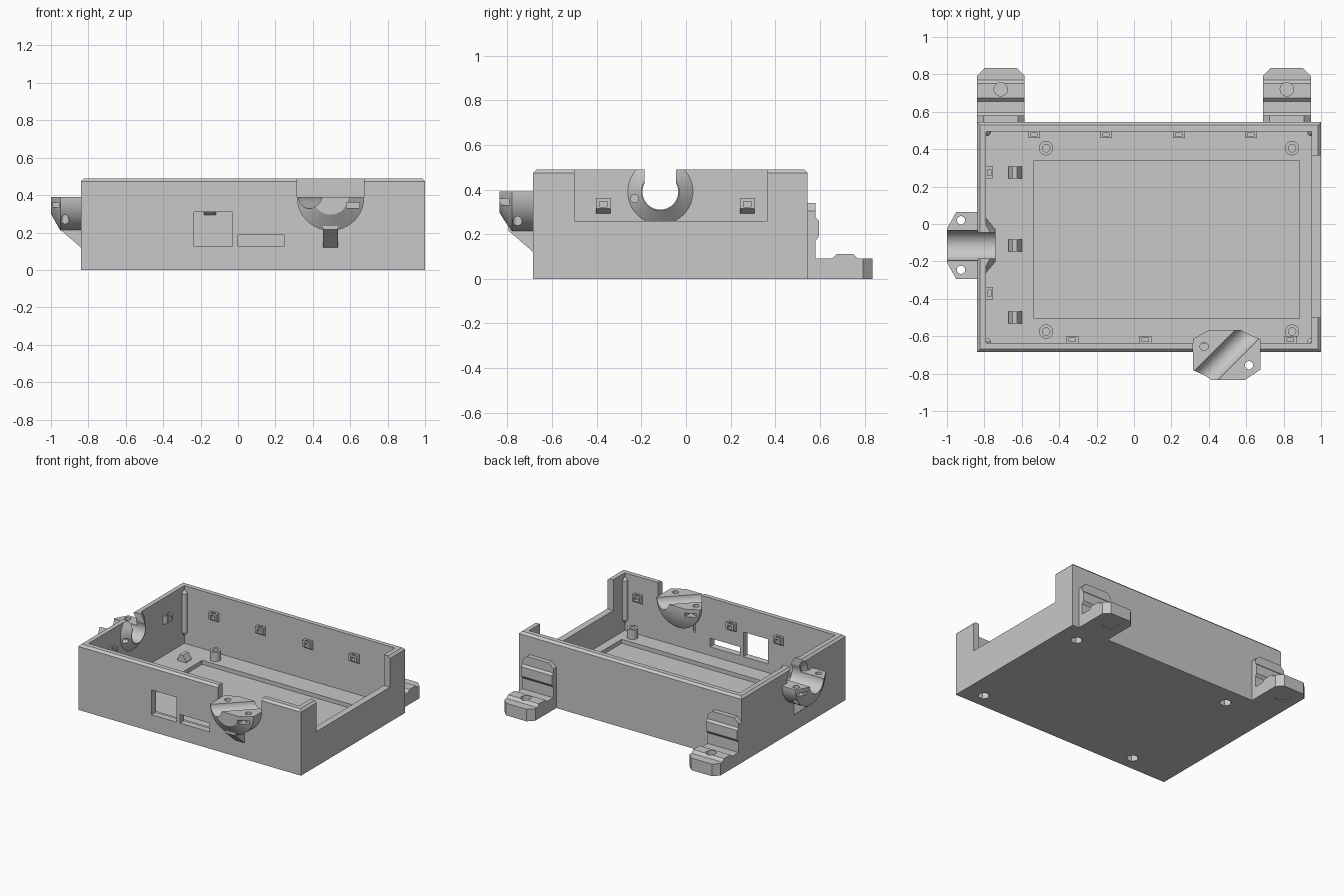
import bpy, bmesh
from math import cos, sin, pi, radians
from mathutils import Matrix, Vector

if "Cube" in bpy.data.objects:
    bpy.data.objects.remove(bpy.data.objects["Cube"])

GREY = (0.58, 0.58, 0.58, 1)
mat = bpy.data.materials.new("plain grey")
mat.use_nodes = True
mat.diffuse_color = GREY
mat.node_tree.nodes["Principled BSDF"].inputs["Base Color"].default_value = GREY


def finish(name, bm):
    bmesh.ops.recalc_face_normals(bm, faces=bm.faces)
    me = bpy.data.meshes.new(name)
    bm.to_mesh(me)
    bm.free()
    me.materials.append(mat)
    ob = bpy.data.objects.new(name, me)
    bpy.context.collection.objects.link(ob)
    return ob


def box(name, x0, x1, y0, y1, z0, z1):
    bm = bmesh.new()
    m = Matrix.Translation(((x0 + x1) / 2, (y0 + y1) / 2, (z0 + z1) / 2))
    bmesh.ops.create_cube(bm, size=1, matrix=m @ Matrix.Diagonal((x1 - x0, y1 - y0, z1 - z0, 1)))
    return finish(name, bm)


def lathe(name, profile, origin, axis, n=48):
    """Solid of revolution; profile lists (distance along axis, radius)."""
    bm = bmesh.new()
    m = Matrix.Translation(origin) @ Vector(axis).to_track_quat('Z', 'Y').to_matrix().to_4x4()
    rings = [[bm.verts.new(m @ Vector((r * cos(2 * pi * i / n), r * sin(2 * pi * i / n), t)))
              for i in range(n)] for t, r in profile]
    for a, b in zip(rings, rings[1:]):
        for i in range(n):
            bm.faces.new((a[i], a[(i + 1) % n], b[(i + 1) % n], b[i]))
    bm.faces.new(rings[0])
    bm.faces.new(rings[-1])
    return finish(name, bm)


def rod(name, x, y, z0, z1, r, n=32):
    return lathe(name, [(z0, r), (z1, r)], (x, y, 0), (0, 0, 1), n)


def prism(name, pts, width, origin, angle):
    """Profile of (outward, up) points, extruded sideways and turned about z."""
    bm = bmesh.new()
    m = Matrix.Translation(origin) @ Matrix.Rotation(radians(angle), 4, 'Z')
    a, b = [[bm.verts.new(m @ Vector((u, s * width / 2, v))) for u, v in pts] for s in (-1, 1)]
    for i in range(len(pts)):
        j = (i + 1) % len(pts)
        bm.faces.new((a[i], a[j], b[j], b[i]))
    bm.faces.new(a)
    bm.faces.new(b)
    return finish(name, bm)


def combine(ob, others, op='DIFFERENCE'):
    bpy.context.view_layer.objects.active = ob
    for o in others:
        mod = ob.modifiers.new("combine", 'BOOLEAN')
        mod.operation, mod.solver, mod.object = op, 'EXACT', o
        bpy.ops.object.modifier_apply(modifier=mod.name)
        bpy.data.objects.remove(o)


L, R, F, B, TOP, FLOOR, MID = -0.84, 1.0, -0.685, 0.545, 0.49, 0.06, 0.39
WALL = 0.05
SIDE_Y, FRONT_X = -0.115, 0.495

# Case body with a chamfered upper rim
case = box("case", L, R, F, B, 0, TOP)
bm = bmesh.new()
bm.from_mesh(case.data)
rim = [e for e in bm.edges if all(v.co.z > 0.4 for v in e.verts)]
bmesh.ops.bevel(bm, geom=rim, offset=0.016, segments=1, affect='EDGES')
bm.to_mesh(case.data)
bm.free()

# Cavity, floor recess, side opening, front ports and cable notches
combine(case, [
    box("cavity", L + WALL, R - WALL, F + WALL, B - WALL, FLOOR, 1),
    box("recess", -0.535, 0.885, -0.505, 0.34, 0.03, 0.3),
    box("opening", 0.9, 1.1, -0.5, 0.365, 0.26, 1),
    box("square_port", -0.235, -0.03, -0.8, -0.6, 0.125, 0.31),
    box("slot_port", 0, 0.245, -0.8, -0.6, 0.125, 0.19),
    box("front_notch", FRONT_X - 0.18, FRONT_X + 0.18, -0.8, -0.6, MID, 1),
    lathe("side_flare", [(-0.86, 0.145), (-0.81, 0.09)], (0, SIDE_Y, MID), (1, 0, 0)),
])

# Cable clamp bosses on the right and front walls
side = lathe("side_boss", [(-1, 0.09), (-0.95, 0.18), (-0.83, 0.18), (-0.795, 0.152), (-0.74, 0.085)],
             (0, SIDE_Y, MID), (1, 0, 0), 64)
combine(side, [box("upper", -1.1, -0.81, -0.5, 0.3, MID, 1),
               box("lid", -1.1, 0, -0.5, 0.3, TOP, 1)])
front = lathe("front_boss", [(-0.835, 0.095), (-0.78, 0.18), (-0.615, 0.18), (-0.568, 0.095)],
              (FRONT_X, 0, MID), (0, 1, 0), 64)
combine(front, [box("upper", 0, 0.9, -1, -0.4, MID, 1)])

# Floor standoffs
posts = [(x, y) for x in (-0.47, 0.845) for y in (-0.575, 0.405)]
standoffs = [rod("standoff", x, y, 0.04, 0.13, 0.038) for x, y in posts]
combine(case, [side, front] + standoffs, 'UNION')

# Cable channels, screw holes and nut pockets
cuts = [
    lathe("side_channel", [(-1.1, 0.08), (-0.7, 0.08)], (0, SIDE_Y, MID), (1, 0, 0)),
    box("side_slot", -1.1, -0.7, SIDE_Y - 0.07, SIDE_Y + 0.07, MID + 0.02, 1),
    lathe("inner_hole", [(-0.83, 0.018), (-0.7, 0.018)], (0, -0.23, 0.36), (1, 0, 0), 24),
    lathe("front_channel", [(-0.25, 0.062), (0.25, 0.062)], (FRONT_X, -0.7, MID), (1, 1, 0)),
    box("front_nut", 0.58, 0.65, -0.9, -0.73, 0.33, 0.36),
    box("inner_nut", 0.34, 0.41, -0.675, -0.5, 0.33, 0.36),
]
for x, y in [(-0.925, 0.02), (-0.925, -0.245), (0.615, -0.755), (0.375, -0.655)]:
    cuts.append(rod("screw", x, y, 0.2, 0.5, 0.022))
for y in (0.02, -0.245):
    cuts.append(box("side_nut", -1.1, -0.9, y - 0.032, y + 0.032, 0.335, 0.36))
for x, y in posts:
    cuts += [rod("bolt", x, y, 0.055, 0.3, 0.02), rod("nut", x, y, -0.1, 0.045, 0.042, 6)]
combine(case, cuts)

# Sloped gussets beneath the bosses
gusset = [(-0.01, 0.12), (0, 0.12), (0.11, 0.215), (0.11, 0.235), (-0.01, 0.235)]
prism("side_gusset", gusset, 0.08, (L, SIDE_Y, 0), 180)
prism("front_gusset", gusset, 0.08, (FRONT_X, F, 0), -90)

# Corner pillars, tapered at both ends
for x in (L + WALL, R - WALL):
    for y in (F + WALL, B - WALL):
        lathe("corner_pillar", [(0.12, 0.006), (0.15, 0.026), (0.44, 0.026), (0.46, 0.008)],
              (x, y, 0), (0, 0, 1), 24)

# Lid catches along the inner walls, each with a pocket open to the front and top
catch = [(-0.005, 0.29), (0.035, 0.315), (0.035, 0.362), (-0.005, 0.362)]
spots = [(x, B - WALL, -90) for x in (-0.535, -0.15, 0.24, 0.625)]
spots += [(x, F + WALL, 90) for x in (-0.33, 0.06, 0.835)]
spots += [(L + WALL, y, 0) for y in (-0.37, 0.275)]
pocket = [(0.008, 0.322), (0.05, 0.322), (0.05, 0.347), (0.026, 0.347), (0.026, 0.5), (0.008, 0.5)]
for x, y, a in spots:
    ob = prism("lid_catch", catch, 0.065, (x, y, 0), a)
    combine(ob, [prism("pocket", pocket, 0.034, (x, y, 0), a)])

# Board clips on the floor
clip = [(-0.67, 0), (-0.67, 0.015), (-0.65, 0.05), (-0.625, 0.05), (-0.6, 0.01), (-0.6, 0)]
for y in (0.275, SIDE_Y, -0.5):
    prism("floor_clip", clip, 0.065, (0, y, FLOOR), 0)

# Mounting feet on the back, with blind holes above and shallow pads below
foot = [(0.535, 0), (0.835, 0), (0.835, 0.09), (0.77, 0.09), (0.75, 0.11), (0.675, 0.11),
        (0.655, 0.09), (0.58, 0.09), (0.58, 0.17), (0.595, 0.19), (0.595, 0.26),
        (0.58, 0.275), (0.58, 0.34), (0.535, 0.34)]
for x in (-0.7125, 0.8175):
    ob = prism("mounting_foot", foot, 0.255, (x, 0, 0), 90)
    trims = [rod("screw", x, 0.72, 0.03, 0.2, 0.036), rod("pad", x, 0.72, -0.1, 0.004, 0.058)]
    for s in (-1, 1):
        # Corner trims on the toe and on the top of the back plate
        c = Matrix.Rotation(radians(45), 4, 'Z')
        toe = box("toe", -0.03, 0.03, -0.03, 0.03, -0.1, 0.2)
        toe.data.transform(Matrix.Translation((x + s * 0.1275, 0.835, 0)) @ c)
        tip = box("tip", -0.025, 0.025, -0.2, 0.2, -0.025, 0.025)
        tip.data.transform(Matrix.Translation((x + s * 0.1275, 0.6, 0.34))
                           @ Matrix.Rotation(radians(45), 4, 'Y'))
        trims += [toe, tip]
    combine(ob, trims)

# Smooth round surfaces, keep edges crisp
bpy.ops.object.select_all(action='DESELECT')
for ob in bpy.context.collection.objects:
    if ob.type == 'MESH' and mat.name in ob.data.materials:
        ob.select_set(True)
        bpy.context.view_layer.objects.active = ob
bpy.ops.object.shade_smooth_by_angle(angle=radians(30))
